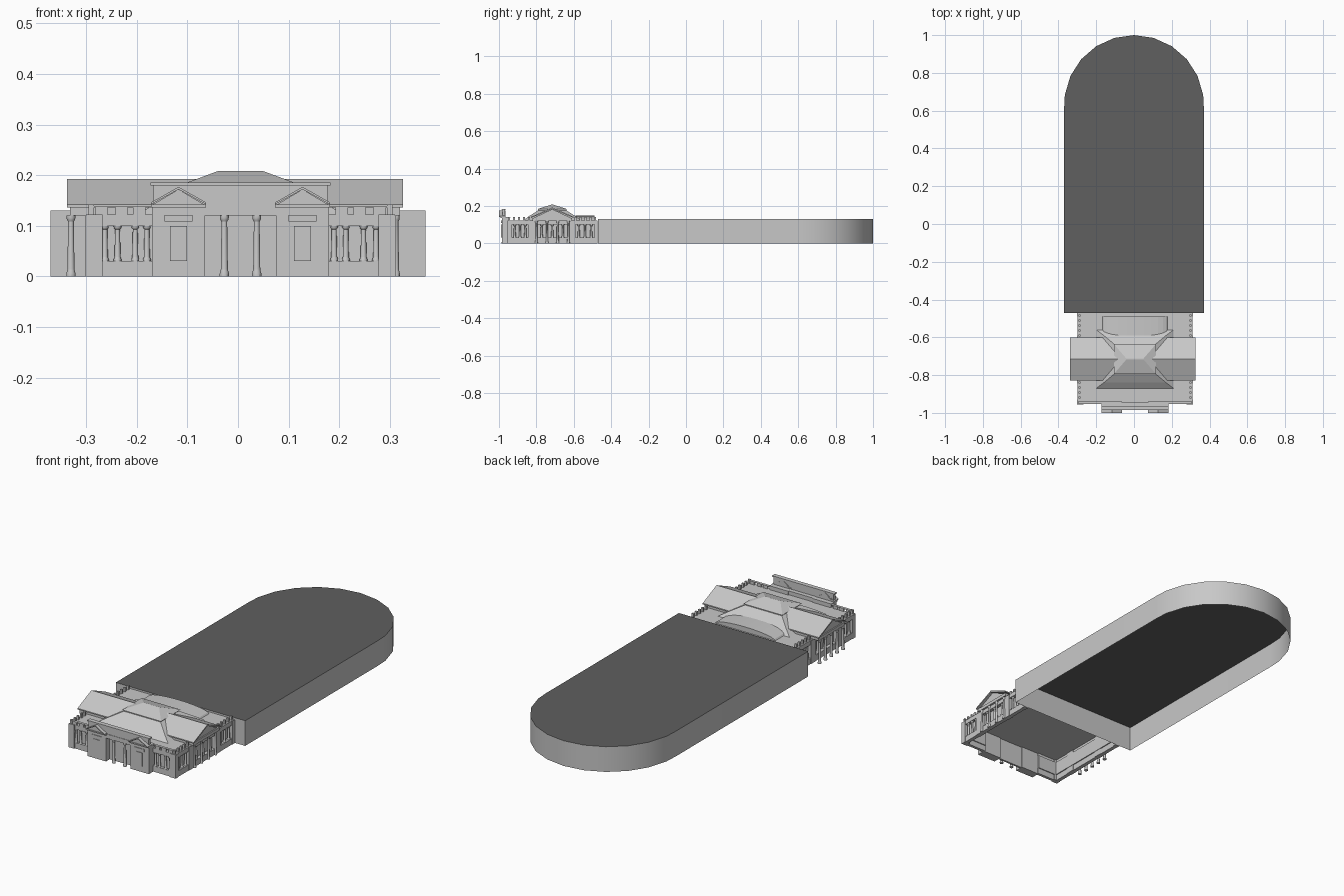
import bpy, bmesh, math
from mathutils import Vector

cube = bpy.data.objects.get("Cube")
if cube:
    bpy.data.objects.remove(cube)


def material(name, value):
    m = bpy.data.materials.new(name)
    m.use_nodes = True
    m.diffuse_color = (value, value, value, 1)
    m.node_tree.nodes["Principled BSDF"].inputs["Base Color"].default_value = (value, value, value, 1)
    return m


stone = material("light stone", 0.58)
slate = material("dark slate", 0.115)
CX = 0.005  # centre line of the villa


def finish(name, bm, mats=(stone,)):
    bmesh.ops.recalc_face_normals(bm, faces=bm.faces)
    me = bpy.data.meshes.new(name)
    bm.to_mesh(me)
    bm.free()
    for m in mats:
        me.materials.append(m)
    ob = bpy.data.objects.new(name, me)
    bpy.context.collection.objects.link(ob)
    return ob


def extrude(name, pts, vec, cap=True):
    bm = bmesh.new()
    face = bm.faces.new([bm.verts.new(p) for p in pts])
    new = bmesh.ops.extrude_face_region(bm, geom=[face], use_keep_orig=cap)["geom"]
    bmesh.ops.translate(bm, vec=vec, verts=[g for g in new if isinstance(g, bmesh.types.BMVert)])
    return finish(name, bm)


def box(name, x0, x1, y0, y1, z0, z1):
    return extrude(name, [(x0, y0, z0), (x1, y0, z0), (x1, y1, z0), (x0, y1, z0)], (0, 0, z1 - z0))


def along_x(name, prof, x0, x1):
    return extrude(name, [(x0, y, z) for y, z in prof], (x1 - x0, 0, 0))


def along_y(name, prof, y0, y1):
    return extrude(name, [(x, y0, z) for x, z in prof], (0, y1 - y0, 0))


def frustum(name, low, high, z0, z1):
    """Hipped block between two rectangles (x0, x1, y0, y1)."""
    bm = bmesh.new()
    rings = []
    for (x0, x1, y0, y1), z in ((low, z0), (high, z1)):
        rings.append([bm.verts.new(p) for p in ((x0, y0, z), (x1, y0, z), (x1, y1, z), (x0, y1, z))])
    for i in range(4):
        j = (i + 1) % 4
        bm.faces.new((rings[0][i], rings[0][j], rings[1][j], rings[1][i]))
    bm.faces.new(rings[1])
    return finish(name, bm)


def column(name, x, y, z0, z1, r):
    """Turned column with a moulded base and capital."""
    h, n = z1 - z0, 12
    prof = [(1.3, 0), (1.3, .05), (1.05, .1), (1, .12), (.8, .9), (1.1, .93), (1.25, .96), (1.25, 1)]
    bm = bmesh.new()
    prev = None
    for k, t in prof:
        ring = [bm.verts.new((x + r * k * math.cos(a), y + r * k * math.sin(a), z0 + h * t))
                for a in (math.tau * i / n for i in range(n))]
        if prev:
            for i in range(n):
                j = (i + 1) % n
                bm.faces.new((prev[i], prev[j], ring[j], ring[i]))
        else:
            bm.faces.new(ring)
        prev = ring
    bm.faces.new(prev)
    return smooth(finish(name, bm))


def smooth(ob):
    bpy.ops.object.select_all(action='DESELECT')
    ob.select_set(True)
    bpy.context.view_layer.objects.active = ob
    bpy.ops.object.shade_smooth_by_angle(angle=math.radians(30))
    return ob


# Long hall with a rounded end: walls and dark roof, open underneath
R, H = 0.37, 0.13
outline = [(R, -.47), (R, .61)]
outline += [(R * math.cos(a), .63 + R * math.sin(a)) for a in (math.pi * (k + .5) / 11 for k in range(11))]
outline += [(-R, .61), (-R, -.47)]
bm = bmesh.new()
low = [bm.verts.new((x, y, 0)) for x, y in outline]
top = [bm.verts.new((x, y, H)) for x, y in outline]
for i in range(len(low)):
    j = (i + 1) % len(low)
    bm.faces.new((low[i], low[j], top[j], top[i]))
bm.faces.new(top).material_index = 1
smooth(finish("long_hall", bm, (stone, slate)))

# Villa flat roof
box("flat_roof", CX - .3, CX + .3, -.95, -.472, .115, .122)

# Side walls: sill, lintel, piers, recessed panel and window columns
bays = [(-.93, -.845), (-.8, -.63), (-.59, -.49)]
for s, side in ((-1, "right"), (1, "left")):
    def sx(x):
        return CX + s * x
    box(side + "_sill", sx(.285), sx(.305), -.95, -.472, 0, .03)
    box(side + "_lintel", sx(.285), sx(.305), -.95, -.472, .1, .122)
    box(side + "_recessed_wall", sx(.28), sx(.287), -.95, -.472, .03, .1)
    edges = [-.955] + [y for b in bays for y in b] + [-.472]
    for y0, y1 in zip(edges[::2], edges[1::2]):
        box(side + "_pier", sx(.282), sx(.307), y0, y1, 0, .12)
    for y0, y1 in bays:
        for k in range(3):
            column(side + "_window_column", sx(.296), y0 + (y1 - y0) * (k + .5) / 3, .03, .1, .006)

    # Front wing with its window columns
    box(side + "_wing_sill", sx(.17), sx(.3), -.95, -.935, 0, .03)
    box(side + "_wing_lintel", sx(.17), sx(.3), -.95, -.935, .1, .122)
    box(side + "_wing_recess", sx(.17), sx(.29), -.935, -.93, .03, .1)
    box(side + "_wing_corner", sx(.273), sx(.305), -.955, -.93, 0, .122)
    for x in (.185, .208, .243, .268):
        column(side + "_wing_column", sx(x), -.945, .03, .1, .006)

    # Roof-edge balustrade: blocks, rail and side posts
    for x in (.2, .235, .275):
        box(side + "_parapet_block", sx(x - .012), sx(x + .012), -.95, -.94, .122, .136)
    box(side + "_parapet_rail", sx(.175), sx(.3), -.952, -.938, .136, .139)
    for y0, y1 in ((-.945, -.84), (-.59, -.485)):
        for k in range(5):
            y = y0 + (y1 - y0) * k / 4
            box(side + "_roof_post", sx(.289), sx(.3), y - .005, y + .005, .122, .142)

    # Entrance pavilion with pediment and panels
    box(side + "_pavilion", sx(.07), sx(.175), -.985, -.94, 0, .14)
    box(side + "_pavilion_cornice", sx(.068), sx(.177), -.992, -.94, .136, .142)
    along_y(side + "_pavilion_tympanum", [(sx(.072), .142), (sx(.173), .142), (sx(.1225), .172)], -.988, -.965)
    along_y(side + "_pavilion_gable", [(sx(.068), .142), (sx(.068), .146), (sx(.1225), .177),
                                       (sx(.177), .146), (sx(.177), .142), (sx(.1225), .172)], -1, -.965)
    box(side + "_niche_panel", sx(.106), sx(.139), -.988, -.98, .03, .1)
    box(side + "_name_panel", sx(.095), sx(.15), -.988, -.98, .108, .121)
    column(side + "_entrance_column", sx(.032), -.976, 0, .12, .007)

# Entrance recess, beam and tall attic
box("entrance_wall", CX - .07, CX + .07, -.955, -.945, 0, .12)
box("entrance_beam", CX - .075, CX + .075, -.984, -.945, .12, .142)
box("attic", CX - .172, CX + .172, -.982, -.967, .14, .18)
box("attic_cornice", CX - .178, CX + .178, -.986, -.963, .18, .185)

# Cross gable with side pediments
x0, x1 = -.338, .326
box("cross_entablature", x0 + .006, x1 - .006, -.82, -.61, .12, .136)
along_x("cross_tympanum", [(-.815, .136), (-.615, .136), (-.715, .183)], x0 + .012, x1 - .012)
along_x("cross_roof", [(-.828, .136), (-.828, .142), (-.715, .192), (-.602, .142), (-.602, .136),
                       (-.715, .184)], x0, x1)

# Open side portico
for k in range(5):
    column("portico_column", -.33, -.81 + .0475 * k, 0, .12, .007)

# Left side engaged columns under the pediment
for k in range(4):
    column("engaged_column", .312, -.8 + .057 * k, 0, .12, .006)

# Stepped hipped roof with lantern
frustum("lower_hip", (CX - .205, CX + .205, -.87, -.56), (CX - .165, CX + .165, -.84, -.59), .122, .145)
frustum("upper_hip", (CX - .165, CX + .165, -.84, -.59), (CX - .105, CX + .105, -.79, -.64), .145, .176)
box("lantern", CX - .105, CX + .105, -.79, -.64, .17, .183)
frustum("lantern_roof", (CX - .112, CX + .112, -.795, -.635), (CX - .045, CX + .045, -.717, -.713), .183, .208)

# Shallow vault over the rear room
arc = [(CX + .172 * math.cos(a), .122 + .026 * math.sin(a)) for a in (math.pi * k / 12 for k in range(13))]
along_y("rear_vault", arc, -.59, -.49)
